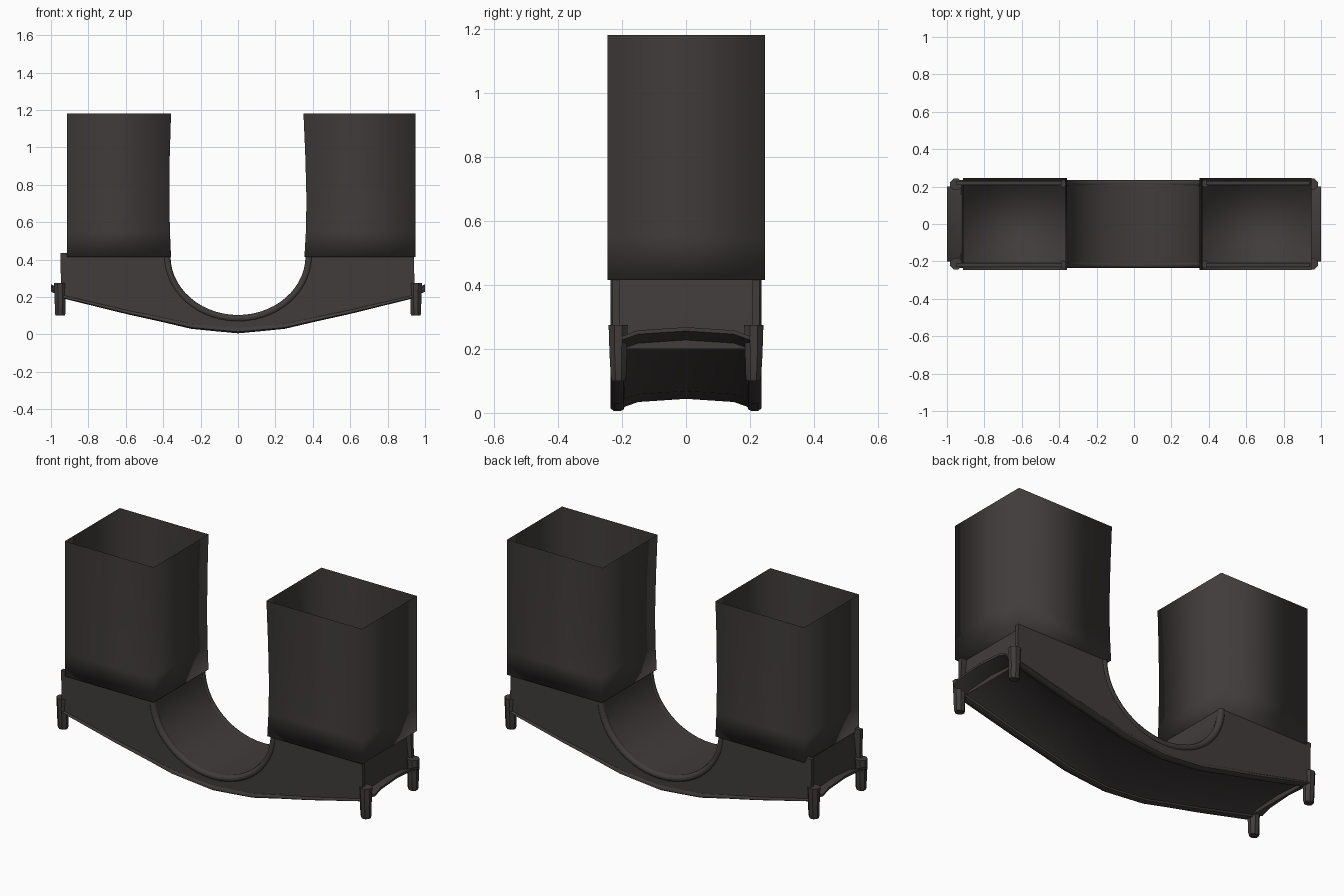
import bpy, bmesh, math

if "Cube" in bpy.data.objects:
    bpy.data.objects.remove(bpy.data.objects["Cube"])

mat = bpy.data.materials.new("charcoal")
mat.diffuse_color = (0.052, 0.045, 0.044, 1)
mat.use_nodes = True
mat.node_tree.nodes["Principled BSDF"].inputs["Base Color"].default_value = mat.diffuse_color


def make(name, verts, faces, angle=35):
    """Mesh object; angle=None leaves every edge smooth."""
    me = bpy.data.meshes.new(name)
    me.from_pydata(verts, [], faces)
    bm = bmesh.new()
    bm.from_mesh(me)
    bmesh.ops.recalc_face_normals(bm, faces=bm.faces)
    bm.to_mesh(me)
    bm.free()
    me.materials.append(mat)
    ob = bpy.data.objects.new(name, me)
    bpy.context.collection.objects.link(ob)
    bpy.context.view_layer.objects.active = ob
    for o in bpy.context.selected_objects:
        o.select_set(False)
    ob.select_set(True)
    if angle is None:
        bpy.ops.object.shade_smooth()
    else:
        bpy.ops.object.shade_smooth_by_angle(angle=math.radians(angle))
    return ob


def loft(name, rings, closed=True, caps=True, angle=35):
    """Skin a list of equal-length rings."""
    n = len(rings[0])
    verts = [p for r in rings for p in r]
    faces = []
    for i in range(len(rings) - 1):
        for j in range(n if closed else n - 1):
            k = (j + 1) % n
            faces.append((i*n + j, i*n + k, (i+1)*n + k, (i+1)*n + j))
    if caps:
        faces += [tuple(range(n)), tuple(range(len(verts) - n, len(verts)))]
    return make(name, verts, faces, angle)


def arc(a, b, steps=28):
    """Lower half ellipse of the saddle, left to right, centred at z 0.42."""
    return [(-a*math.cos(math.pi*i/steps), 0.42 - b*math.sin(math.pi*i/steps))
            for i in range(steps + 1)]


# Lower edge of the body, left to right
half = [(0.945, 0.195), (0.6, 0.11), (0.42, 0.07), (0.25, 0.03), (0.12, 0.017)]
bottom = [(-x, z) for x, z in half] + [(0, 0.006)] + [(x, z) for x, z in reversed(half)]

for s, side in ((-1, "front"), (1, "back")):
    # Side plate
    prof = [(-0.95, 0.435)] + [(-0.385, 0.435)] + arc(0.385, 0.335) \
        + [(0.385, 0.435), (0.94, 0.435)] + [(x, z + 0.008) for x, z in reversed(bottom)]
    loft(side + "_side_plate", [[(x, s*y, z) for x, z in prof] for y in (0.208, 0.23)])

    # Rounded rim around the saddle
    rings = []
    for i, (x, z) in enumerate(arc(0.38, 0.335)):
        t = math.pi*i/28
        rings.append([(x - 0.019*math.cos(t)*math.cos(u),
                       s*(0.217 + 0.02*math.sin(u)),
                       z - 0.019*math.sin(t)*math.cos(u))
                      for u in [k*math.pi/5 for k in range(10)]])
    loft(side + "_saddle_rim", rings, angle=50)

    # Rounded rail under the side plate
    sec = [(0.19, 0.022), (0.195, 0.004), (0.205, 0), (0.225, 0), (0.236, 0.008),
           (0.236, 0.02), (0.229, 0.03)]
    loft(side + "_bottom_rail",
         [[(x, s*y, z + h*(1 - 0.45*abs(x))) for y, h in sec] for x, z in bottom], angle=50)

    # Corner feet
    for e, end in ((-1, "left"), (1, "right")):
        rings = []
        for z, rx, ry, cy in ((0.1, 0.024, 0.021, 0.211), (0.112, 0.028, 0.024, 0.211),
                              (0.18, 0.029, 0.027, 0.212), (0.275, 0.033, 0.03, 0.212)):
            c = 0.4
            pts = [(1, c), (c, 1), (-c, 1), (-1, c), (-1, -c), (-c, -1), (c, -1), (1, -c)]
            rings.append([(e*0.951 + px*rx, s*(cy + py*ry), z) for px, py in pts])
        loft(f"{side}_{end}_foot", rings)

# Saddle channel
loft("saddle_channel", [[(x, y, z) for x, z in arc(0.366, 0.317)]
                        for y in (-0.222, 0.222)], closed=False, caps=False)

# Arched underside with lips past both ends
under = [(-1, 0.238)] + [(x, z + 0.02) for x, z in bottom] + [(1, 0.238)]
arch = [(-0.2, -0.01), (-0.15, 0.008), (0, 0.018), (0.15, 0.008), (0.2, -0.01)]
loft("underside", [[(x, y, z + h) for y, h in arch]
                   + [(x, y, z + h + 0.012) for y, h in reversed(arch)] for x, z in under])

# Recessed end walls
for e, end in ((-1, "left"), (1, "right")):
    loft(end + "_end_wall", [[(e*x, y, z) for x, z in ((0.925, 0.2), (0.92, 0.3), (0.905, 0.43))]
                             for y in (-0.215, 0.215)], closed=False, caps=False)


# Open-topped tall boxes, softly shaded over their corners
def tall_box(name, outer, inner):
    rings = []
    for z, xi in inner:
        rings.append([(outer, -0.245, z), (xi, -0.245, z), (xi, 0.247, z), (outer, 0.247, z)])
    ob = loft(name, rings, caps=False, angle=None)
    bm = bmesh.new()
    bm.from_mesh(ob.data)
    bm.verts.ensure_lookup_table()
    f = bm.faces.new(bm.verts[:4])          # floor
    f.smooth = True
    bmesh.ops.recalc_face_normals(bm, faces=bm.faces)
    bm.to_mesh(ob.data)
    bm.free()


tall_box("left_box", -0.915, [(0.415, -0.358), (0.55, -0.364), (0.72, -0.367),
                              (0.95, -0.365), (1.182, -0.358)])
tall_box("right_box", 0.95, [(0.415, 0.355), (0.55, 0.363), (0.72, 0.366),
                             (0.95, 0.36), (1.182, 0.35)])
